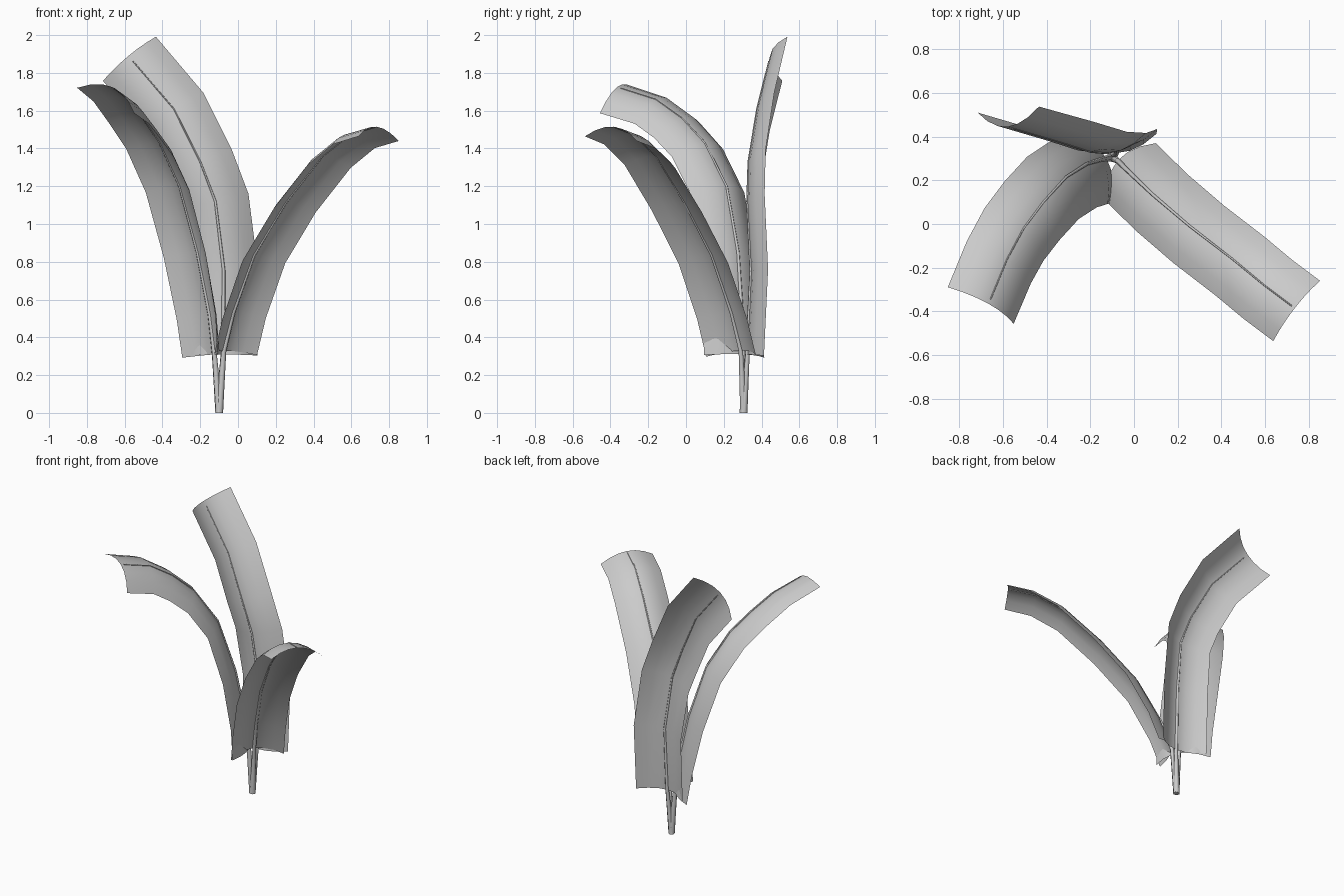
import bpy
from mathutils import Vector

if "Cube" in bpy.data.objects:
    bpy.data.objects.remove(bpy.data.objects["Cube"])

BASE = Vector((-0.1, 0.305, 0))
COLS = 6          # strips across each leaf


def tangent(pts, i):
    a, b = pts[max(i - 1, 0)], pts[min(i + 1, len(pts) - 1)]
    return (b - a).normalized()


def leaf(name, rib, side0, side1, half, depth0, depth1):
    """Arched strip: the rib is the crest, both edges curl to the outer side."""
    pts = [Vector(p) for p in rib]
    s0, s1 = Vector(side0).normalized(), Vector(side1).normalized()
    verts, faces, n = [], [], COLS + 1
    for i, p in enumerate(pts):
        f = i / (len(pts) - 1)
        t = tangent(pts, i)
        s = s0.lerp(s1, f)
        s = (s - t * s.dot(t)).normalized()
        out = s.cross(t)
        depth = depth0 + (depth1 - depth0) * f
        for j in range(n):
            u = 2 * j / COLS - 1
            verts.append(p + s * u * half + out * depth * u * u)
    for i in range(len(pts) - 1):
        for j in range(COLS):
            a = i * n + j
            faces.append((a, a + n, a + n + 1, a + 1))
    me = bpy.data.meshes.new(name)
    me.from_pydata(verts, [], faces)
    me.polygons.foreach_set("use_smooth", [True] * len(faces))
    ob = bpy.data.objects.new(name, me)
    bpy.context.collection.objects.link(ob)


def stem(name, rib):
    """Tapered stalk from the shared base that runs on as the leaf midrib."""
    pts = [Vector(p) for p in rib]
    foot = BASE.copy()
    tip = pts[-1].lerp(pts[-2], 0.1)
    path = [foot, foot.lerp(pts[0], 0.5)] + pts[:-1] + [tip]
    cu = bpy.data.curves.new(name, 'CURVE')
    cu.dimensions = '3D'
    cu.bevel_depth = 0.021
    cu.bevel_resolution = 1
    cu.use_fill_caps = True
    sp = cu.splines.new('POLY')
    sp.points.add(len(path) - 1)
    for i, p in enumerate(path):
        sp.points[i].co = (*p, 1)
        f = i / (len(path) - 1)
        sp.points[i].radius = 0.15 + 0.85 * (1 - f) ** 2
    sp.use_smooth = True
    ob = bpy.data.objects.new(name, cu)
    bpy.context.collection.objects.link(ob)


# Rib paths from leaf bottom to leaf tip
right_rib = [(-.075, .29, .33), (-.025, .24, .53), (.085, .135, .835), (.255, -.01, 1.115),
             (.45, -.16, 1.36), (.595, -.28, 1.475), (.735, -.385, 1.515)]
left_rib = [(-.125, .30, .31), (-.15, .295, .52), (-.215, .275, .85), (-.31, .215, 1.2),
            (-.415, .10, 1.43), (-.505, -.02, 1.56), (-.58, -.16, 1.66), (-.665, -.365, 1.725)]
back_rib = [(-.08, .325, .31), (-.075, .345, .75), (-.12, .325, 1.12), (-.2, .33, 1.33),
            (-.34, .375, 1.61), (-.58, .445, 1.89)]

leaf("right_leaf", right_rib, (.65, .76, 0), (.65, .76, -.06), .175, .085, .065)
leaf("left_leaf", left_rib, (.5, -.85, 0), (.82, -.42, -.37), .185, .09, .08)
leaf("back_leaf", back_rib, (-1, 0, 0), (-.75, -.08, -.66), .183, .088, .08)

stem("right_stem", right_rib)
stem("left_stem", left_rib)
stem("back_stem", back_rib)
